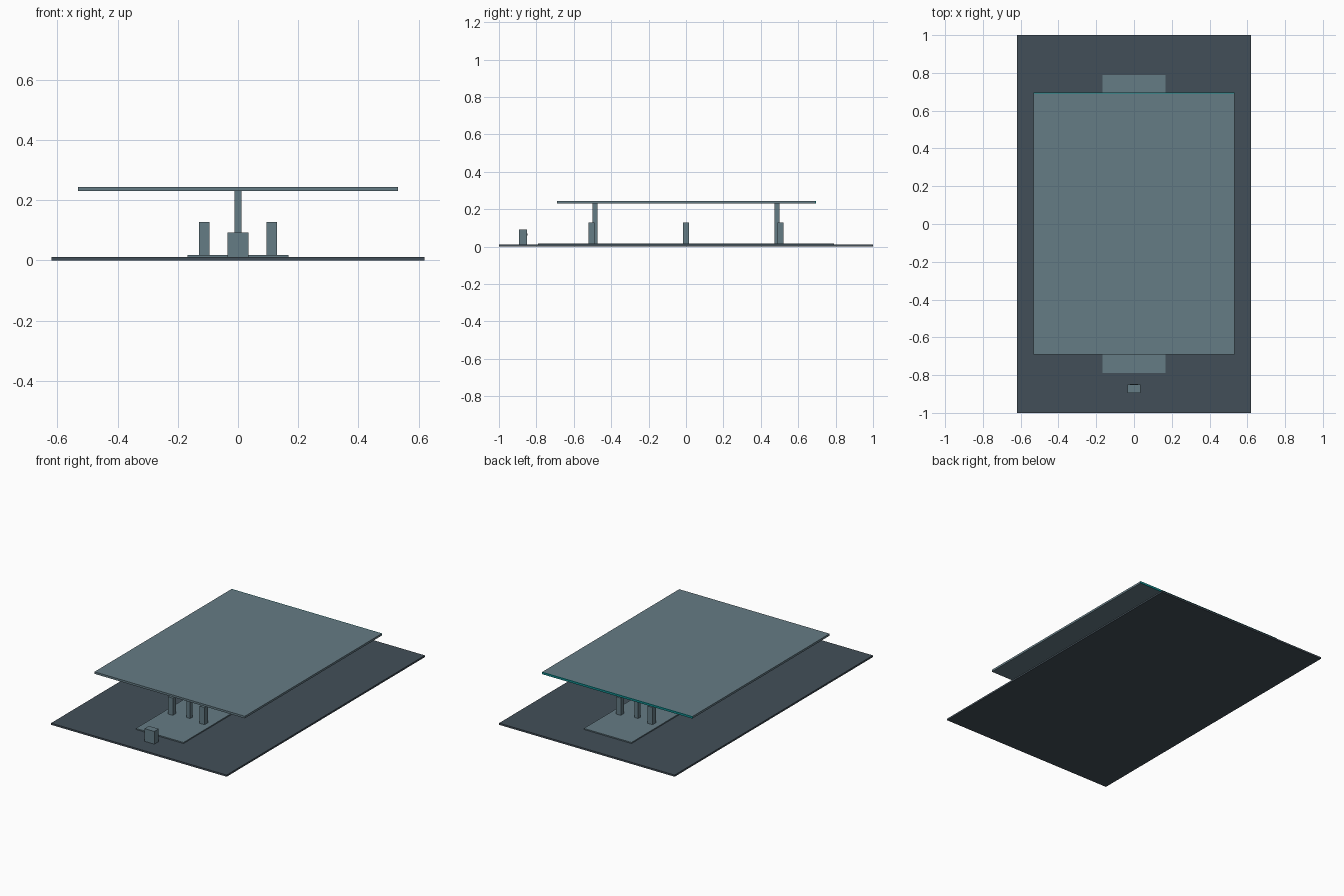
import bpy

cube = bpy.data.objects.get("Cube")
if cube:
    bpy.data.objects.remove(cube, do_unlink=True)


def material(name, srgb):
    """Flat material from 0-255 display values."""
    color = [(c / 255) ** 2.2 for c in srgb] + [1]
    mat = bpy.data.materials.new(name)
    mat.use_nodes = True
    mat.diffuse_color = color
    mat.node_tree.nodes["Principled BSDF"].inputs["Base Color"].default_value = color
    return mat


slate = material("blue_grey", (101, 123, 132))
asphalt = material("dark_slate", (68, 80, 89))
teal = material("teal", (25, 140, 142))
dark = material("dark_screen", (35, 42, 48))


def box(name, x, y, z, mat):
    """Box from (min, max) ranges on each axis."""
    spans = (x, y, z)
    bpy.ops.mesh.primitive_cube_add(size=1, location=[(a + b) / 2 for a, b in spans])
    obj = bpy.context.object
    obj.name = name
    obj.scale = [b - a for a, b in spans]
    bpy.ops.object.transform_apply(location=False, rotation=False, scale=True)
    obj.data.materials.append(mat)
    return obj


def around(centre, half):
    return centre - half, centre + half


GROUND, ISLAND, ROOF = 0.011, 0.018, 0.231

# Ground slab and raised island
box("forecourt_slab", around(0, 0.62), around(0, 1), (0, GROUND), asphalt)
box("island", around(0, 0.168), around(0, 0.79), (GROUND, ISLAND), slate)

# Canopy with a coloured strip along the back edge
box("canopy_roof", around(0, 0.531), around(0, 0.69), (ROOF, 0.244), slate)
box("canopy_back_strip", around(0, 0.531), (0.69, 0.695), (ROOF, 0.244), teal)

# Canopy columns
for side, label in ((-1, "front"), (1, "back")):
    box(label + "_column", around(0, 0.012), around(side * 0.487, 0.013),
        (ISLAND, ROOF), slate)

# Pumps, in two rows of three
for side, label in ((-1, "right"), (1, "left")):
    for row, y in (("front", -0.505), ("middle", 0), ("back", 0.505)):
        box(f"{row}_{label}_pump", around(side * 0.112, 0.017), around(y, 0.017),
            (ISLAND, 0.128), slate)

# Kiosk with a small slot plate behind
box("kiosk", around(0, 0.035), (-0.894, -0.85), (GROUND, 0.092), slate)
box("kiosk_slot", around(0, 0.02), (-0.85, -0.847), (0.06, 0.07), dark)
